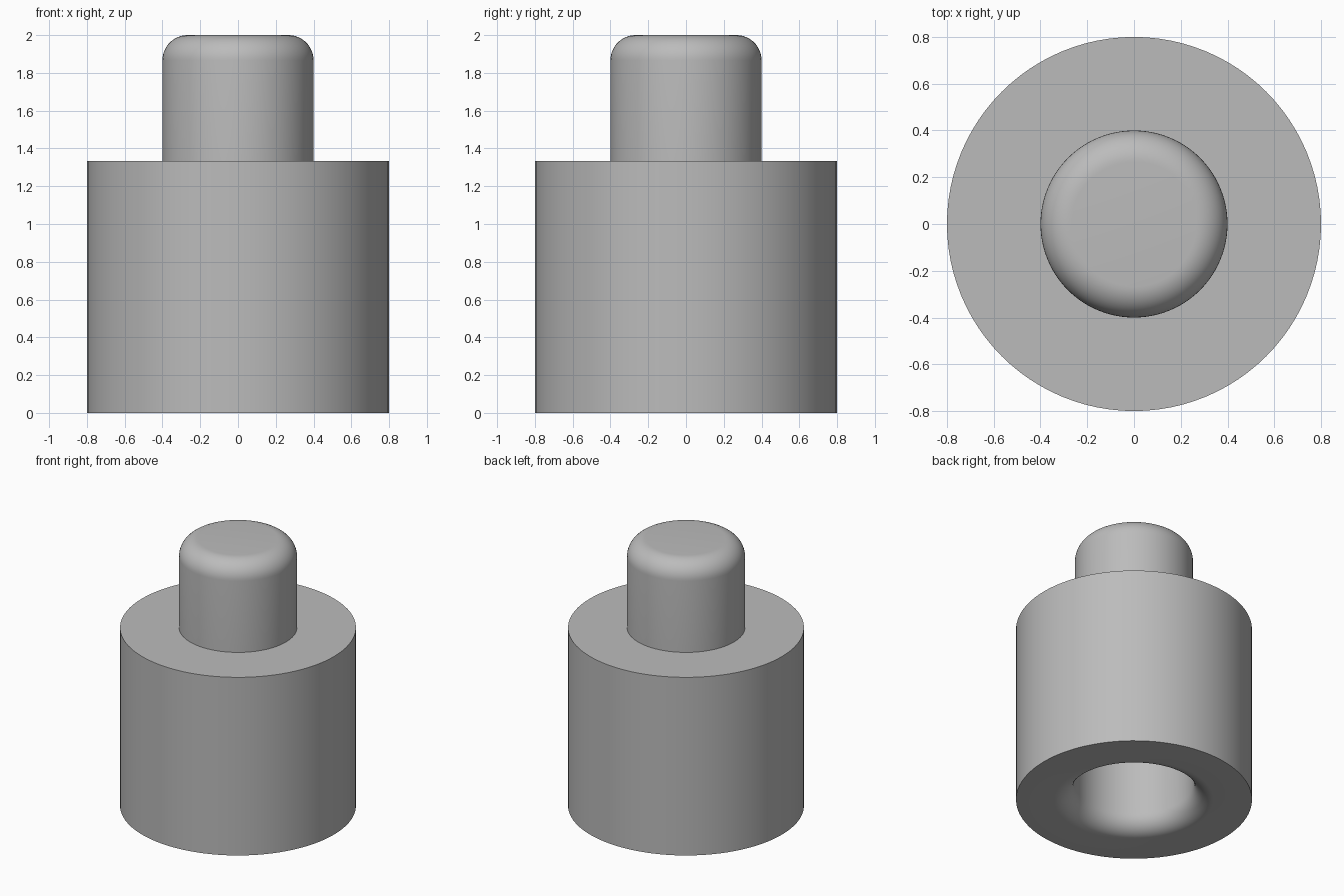
import bpy, bmesh, math

cube = bpy.data.objects.get("Cube")
if cube:
    bpy.data.objects.remove(cube, do_unlink=True)

SEGMENTS = 96
BODY_R, BODY_H = 0.8, 1.333
PEG_R, PEG_TOP = 0.4, 2.0
HOLE_R, HOLE_DEPTH = 0.408, 0.68
FILLET = 0.133

grey = bpy.data.materials.new("plain grey")
grey.use_nodes = True
colour = (0.5, 0.5, 0.5, 1)
grey.diffuse_color = colour
grey.node_tree.nodes["Principled BSDF"].inputs["Base Color"].default_value = colour


def quarter_arc(cx, cz, start, steps=12):
    """Quarter circle of the fillet radius, turning anticlockwise from start."""
    angles = [start + math.pi / 2 * i / steps for i in range(steps + 1)]
    return [(cx + FILLET * math.cos(a), cz + FILLET * math.sin(a)) for a in angles]


def lathe(name, profile):
    """Revolve an (r, z) profile around the z axis."""
    bm = bmesh.new()
    verts = [bm.verts.new((r, 0, z)) for r, z in profile]
    edges = [bm.edges.new(pair) for pair in zip(verts, verts[1:])]
    bmesh.ops.spin(bm, geom=verts + edges, axis=(0, 0, 1), cent=(0, 0, 0),
                   angle=math.tau, steps=SEGMENTS, use_duplicate=False)
    bmesh.ops.remove_doubles(bm, verts=bm.verts, dist=1e-5)
    bmesh.ops.recalc_face_normals(bm, faces=bm.faces)
    mesh = bpy.data.meshes.new(name)
    bm.to_mesh(mesh)
    bm.free()
    mesh.materials.append(grey)
    obj = bpy.data.objects.new(name, mesh)
    bpy.context.collection.objects.link(obj)
    bpy.ops.object.select_all(action="DESELECT")
    obj.select_set(True)
    bpy.context.view_layer.objects.active = obj
    bpy.ops.object.shade_smooth_by_angle(angle=math.radians(30))
    return obj


# Socket in the underside with a rounded mouth
socket = [(0, HOLE_DEPTH), (HOLE_R, HOLE_DEPTH)]
mouth = quarter_arc(HOLE_R + FILLET, FILLET, math.pi)
# Straight outer wall and flat shoulder
body = [(BODY_R, 0), (BODY_R, BODY_H), (PEG_R, BODY_H)]
# Peg with a rounded top edge
peg = quarter_arc(PEG_R - FILLET, PEG_TOP - FILLET, 0) + [(0, PEG_TOP)]

lathe("pegged_cylinder", socket + mouth + body + peg)
